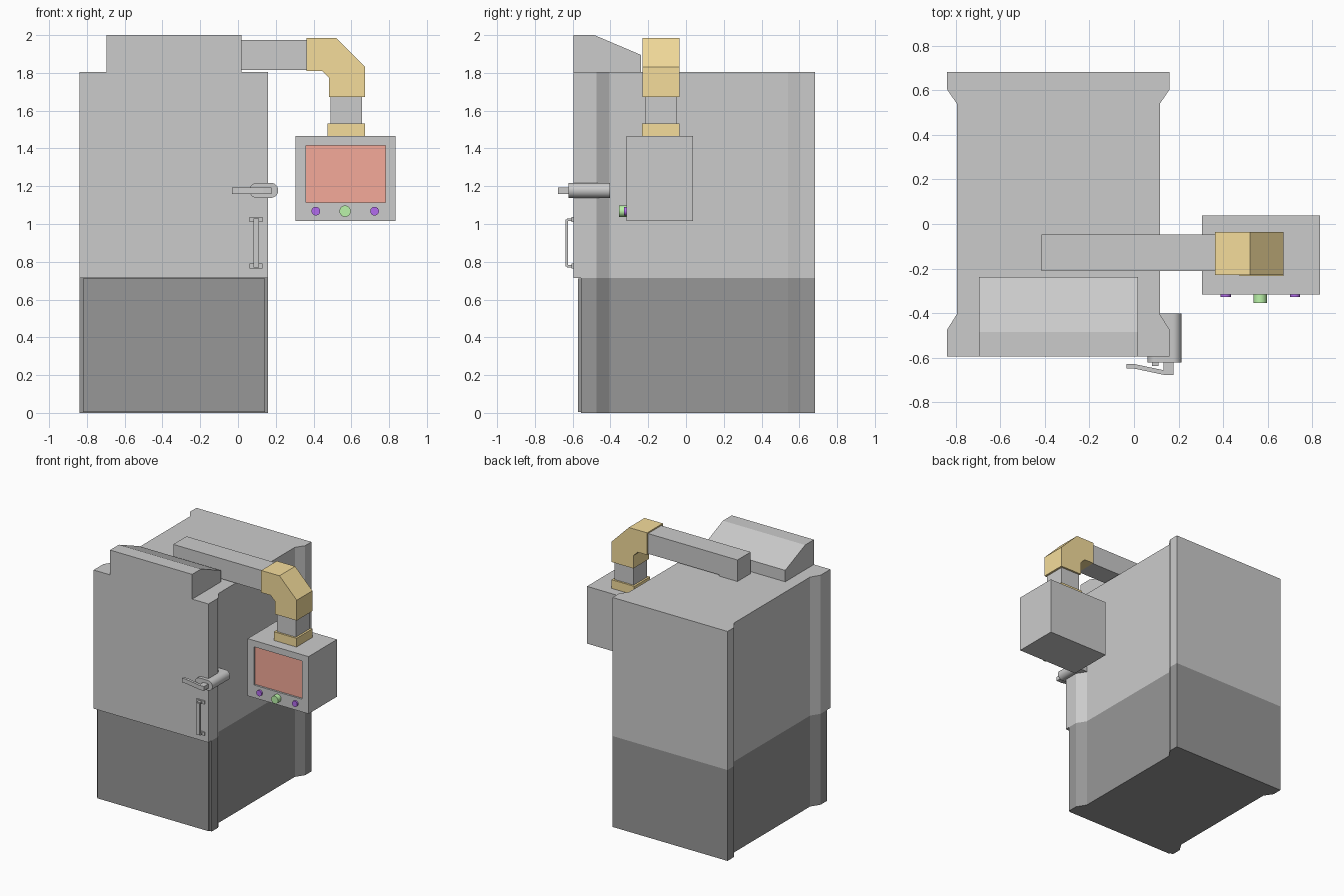
import bpy, bmesh, math
from mathutils import Vector

if "Cube" in bpy.data.objects:
    bpy.data.objects.remove(bpy.data.objects["Cube"])


def material(name, rgb):
    m = bpy.data.materials.new(name)
    m.diffuse_color = (*rgb, 1)
    m.use_nodes = True
    m.node_tree.nodes["Principled BSDF"].inputs["Base Color"].default_value = m.diffuse_color
    return m


DARK = material("dark_grey", (0.31, 0.31, 0.31))
OCHRE = material("ochre", (0.91, 0.72, 0.33))
RED = material("red", (0.91, 0.40, 0.32))
GREEN = material("green", (0.5, 0.9, 0.4))
PURPLE = material("purple", (0.45, 0.15, 0.85))


def finish(name, bm, mat=None, smooth=False):
    bmesh.ops.recalc_face_normals(bm, faces=bm.faces)
    me = bpy.data.meshes.new(name)
    bm.to_mesh(me)
    bm.free()
    ob = bpy.data.objects.new(name, me)
    bpy.context.collection.objects.link(ob)
    if mat:
        me.materials.append(mat)
    if smooth:
        bpy.ops.object.select_all(action='DESELECT')
        ob.select_set(True)
        bpy.context.view_layer.objects.active = ob
        bpy.ops.object.shade_smooth_by_angle(angle=math.radians(35))
    return ob


def prism(name, pts, axis, a, b, mat=None, smooth=False):
    """Extrude a 2D profile along an axis from a to b."""
    place = {'x': lambda u, v: (a, u, v),
             'y': lambda u, v: (u, a, v),
             'z': lambda u, v: (u, v, a)}[axis]
    bm = bmesh.new()
    face = bm.faces.new([bm.verts.new(place(u, v)) for u, v in pts])
    ext = bmesh.ops.extrude_face_region(bm, geom=[face])
    move = Vector((0, 0, 0))
    move['xyz'.index(axis)] = b - a
    bmesh.ops.translate(bm, vec=move, verts=[v for v in ext['geom'] if isinstance(v, bmesh.types.BMVert)])
    return finish(name, bm, mat, smooth)


def box(name, x, y, z, mat=None):
    return prism(name, [(x[0], y[0]), (x[1], y[0]), (x[1], y[1]), (x[0], y[1])], 'z', *z, mat)


def stadium(x0, x1, zc, r, n=12):
    """Rounded bar outline in x and z; a circle when x1 - x0 = 2r."""
    pts = []
    for cx, start in ((x1 - r, -90), (x0 + r, 90)):
        for i in range(n + 1):
            t = math.radians(start + 180 * i / n)
            p = (cx + r * math.cos(t), zc + r * math.sin(t))
            if not any((Vector(p) - Vector(q)).length < 1e-5 for q in pts):
                pts.append(p)
    return pts


# Cabinet: waisted outline, mirrored about its own centre line
def cabinet_outline(front):
    cx = -0.34
    half = [(0.5, front), (0.5, -0.475), (0.456, -0.405),
            (0.456, 0.54), (0.5, 0.605), (0.5, 0.684)]
    return [(cx + x, y) for x, y in half] + [(cx - x, y) for x, y in reversed(half)]


prism("upper_cabinet", cabinet_outline(-0.55), 'z', 0.715, 1.805)
prism("lower_cabinet", cabinet_outline(-0.555), 'z', 0, 0.715, DARK)
box("door", (-0.84, 0.16), (-0.595, -0.55), (0.715, 1.805))
box("lower_cover", (-0.82, 0.143), (-0.572, -0.555), (0.005, 0.712), DARK)

# Sloped hood on the roof
prism("hood", [(-0.595, 1.805), (-0.595, 2.0), (-0.485, 2.0), (-0.238, 1.895), (-0.238, 1.805)],
      'x', -0.697, 0.018)

# Support arm, elbow and hanging post
box("arm_foot", (-0.415, -0.255), (-0.212, -0.047), (1.8, 1.816))
box("arm", (-0.415, 0.40), (-0.212, -0.047), (1.815, 1.974))
prism("elbow", [(0.363, 1.984), (0.522, 1.984), (0.672, 1.832), (0.672, 1.672),
                (0.483, 1.672), (0.483, 1.772), (0.445, 1.81), (0.363, 1.81)],
      'y', -0.23, -0.035, OCHRE)
box("post", (0.49, 0.656), (-0.218, -0.05), (1.5, 1.70))
box("collar", (0.475, 0.672), (-0.233, -0.035), (1.463, 1.533), OCHRE)

# Control box with a recessed screen opening
bm = bmesh.new()
bmesh.ops.create_cube(bm, size=1)
for v in bm.verts:
    v.co = (0.57 + v.co.x * 0.53, -0.139 + v.co.y * 0.354, 1.24 + v.co.z * 0.45)
bm.normal_update()
front = min(bm.faces, key=lambda f: f.calc_center_median().y)
bmesh.ops.inset_region(bm, faces=[front], thickness=0.05)
for v in front.verts:
    v.co.x = 0.36 if v.co.x < 0.57 else 0.78
    v.co.z = 1.115 if v.co.z < 1.24 else 1.415
ext = bmesh.ops.extrude_face_region(bm, geom=[front])
bmesh.ops.translate(bm, vec=(0, 0.02, 0), verts=[v for v in ext['geom'] if isinstance(v, bmesh.types.BMVert)])
bmesh.ops.delete(bm, geom=[f for f in bm.faces if f is front], context='FACES_ONLY')
finish("control_box", bm)
box("screen", (0.36, 0.78), (-0.301, -0.29), (1.115, 1.415), RED)

# Push buttons
for name, x, r, y, mat in (("left_button", 0.412, 0.023, -0.329, PURPLE),
                           ("centre_button", 0.567, 0.03, -0.355, GREEN),
                           ("right_button", 0.723, 0.023, -0.329, PURPLE)):
    prism(name, stadium(x - r, x + r, 1.068, r, 16), 'y', y, -0.31, mat, True)

# Door latch: rounded housing and cranked lever
prism("latch_housing", stadium(0.06, 0.213, 1.178, 0.04), 'y', -0.622, -0.402, None, True)
prism("latch_lever", [(-0.033, -0.63), (0.005, -0.63), (0.133, -0.657), (0.133, -0.615),
                      (0.178, -0.615), (0.178, -0.678), (0.135, -0.678), (0.003, -0.65), (-0.033, -0.65)],
      'z', 1.158, 1.192)

# Pull handle
box("pull_bar", (0.082, 0.11), (-0.637, -0.625), (0.775, 1.025))
for end, z in (("lower", 0.777), ("upper", 1.023)):
    box(end + "_handle_leg", (0.082, 0.11), (-0.63, -0.597), (z - 0.006, z + 0.006))
    box(end + "_handle_plate", (0.062, 0.13), (-0.605, -0.59), (z - 0.013, z + 0.013))
